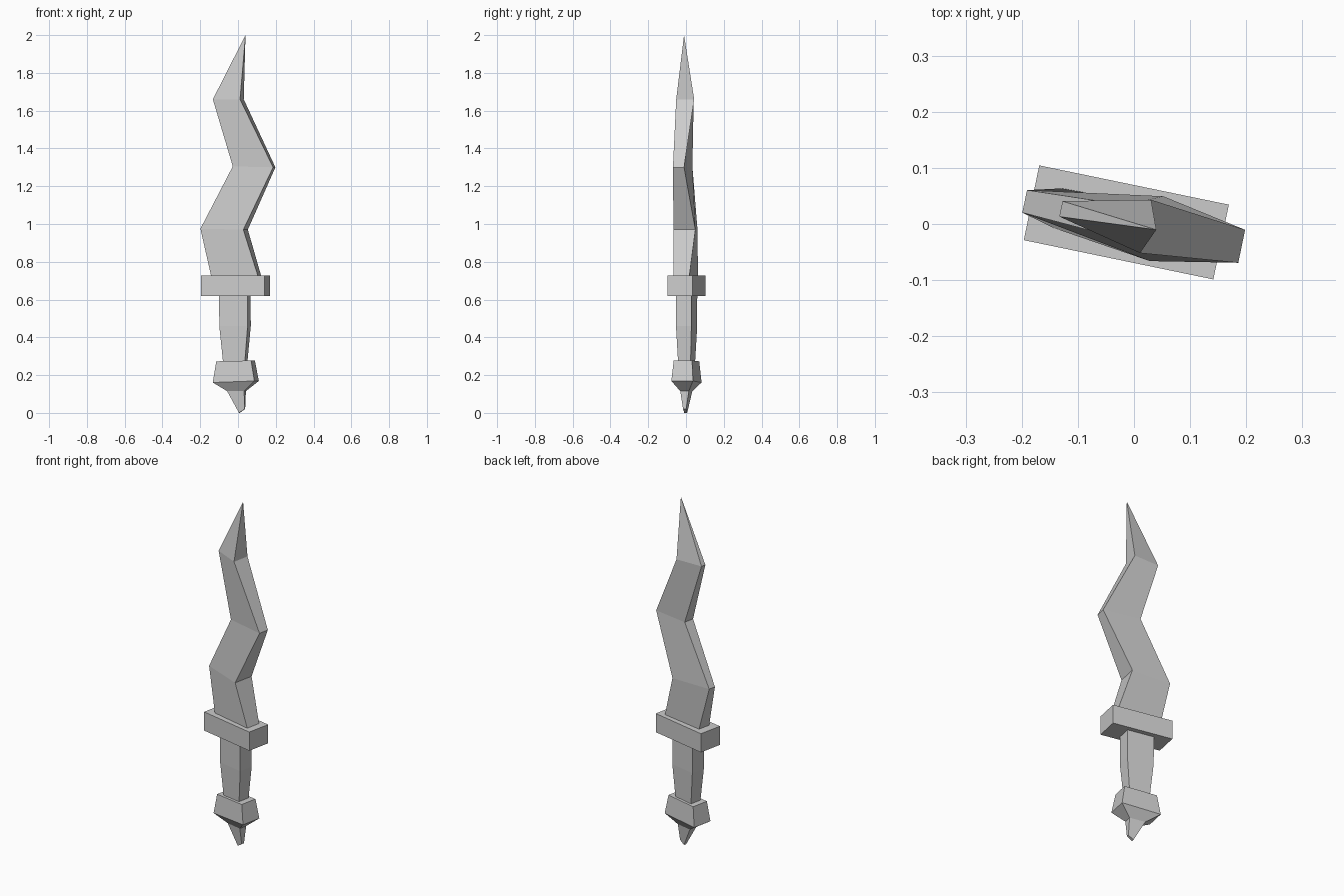
import bpy, bmesh, math

if "Cube" in bpy.data.objects:
    bpy.data.objects.remove(bpy.data.objects["Cube"])

TURN = math.radians(-11.7)   # whole weapon is turned slightly about z


def loft(name, rings, tip=None):
    """Skin four-sided rings (left_x, left_thickness, right_x, right_thickness, left_z, right_z)."""
    bm = bmesh.new()
    loops = []
    for lx, lt, rx, rt, lz, rz in rings:
        loops.append([bm.verts.new(p) for p in (
            (lx, -lt / 2, lz), (rx, -rt / 2, rz), (rx, rt / 2, rz), (lx, lt / 2, lz))])
    for a, b in zip(loops, loops[1:]):
        for i in range(4):
            j = (i + 1) % 4
            bm.faces.new((a[i], a[j], b[j], b[i]))
    bm.faces.new(loops[0][::-1])
    if tip:
        t = bm.verts.new(tip)
        for i in range(4):
            bm.faces.new((loops[-1][i], loops[-1][(i + 1) % 4], t))
    else:
        bm.faces.new(loops[-1])
    bmesh.ops.recalc_face_normals(bm, faces=bm.faces)
    mesh = bpy.data.meshes.new(name)
    bm.to_mesh(mesh)
    bm.free()
    obj = bpy.data.objects.new(name, mesh)
    obj.rotation_euler.z = TURN
    bpy.context.collection.objects.link(obj)
    return obj


def box_ring(cx, w, t, z, tilt=0.0):
    return (cx - w / 2, t, cx + w / 2, t, z - tilt, z + tilt)


# Wavy blade: thin on the outside of each bend, thick on the inside
loft("blade", [
    (-0.135, 0.074, 0.122, 0.083, 0.70, 0.70),
    (-0.139, 0.072, 0.115, 0.085, 0.73, 0.73),
    (-0.199, 0.041, 0.041, 0.118, 0.975, 0.97),
    (-0.022, 0.060, 0.196, 0.060, 1.305, 1.30),
    (-0.133, 0.028, 0.021, 0.097, 1.66, 1.66),
], tip=(0.041, -0.002, 2.0))

# Crossguard block
loft("crossguard", [box_ring(-0.014, 0.345, 0.136, 0.62),
                    box_ring(-0.014, 0.345, 0.136, 0.728)])

# Tapered grip
loft("grip", [box_ring(-0.015, 0.116, 0.067, 0.26),
              box_ring(-0.016, 0.153, 0.083, 0.46),
              box_ring(-0.017, 0.153, 0.083, 0.64)])

# Pommel with pointed end
loft("pommel", [box_ring(0.022, 0.030, 0.016, 0.01, 0.01),
                box_ring(-0.008, 0.092, 0.046, 0.115),
                box_ring(-0.012, 0.225, 0.117, 0.165, 0.004),
                box_ring(-0.013, 0.188, 0.099, 0.275, 0.002)])
